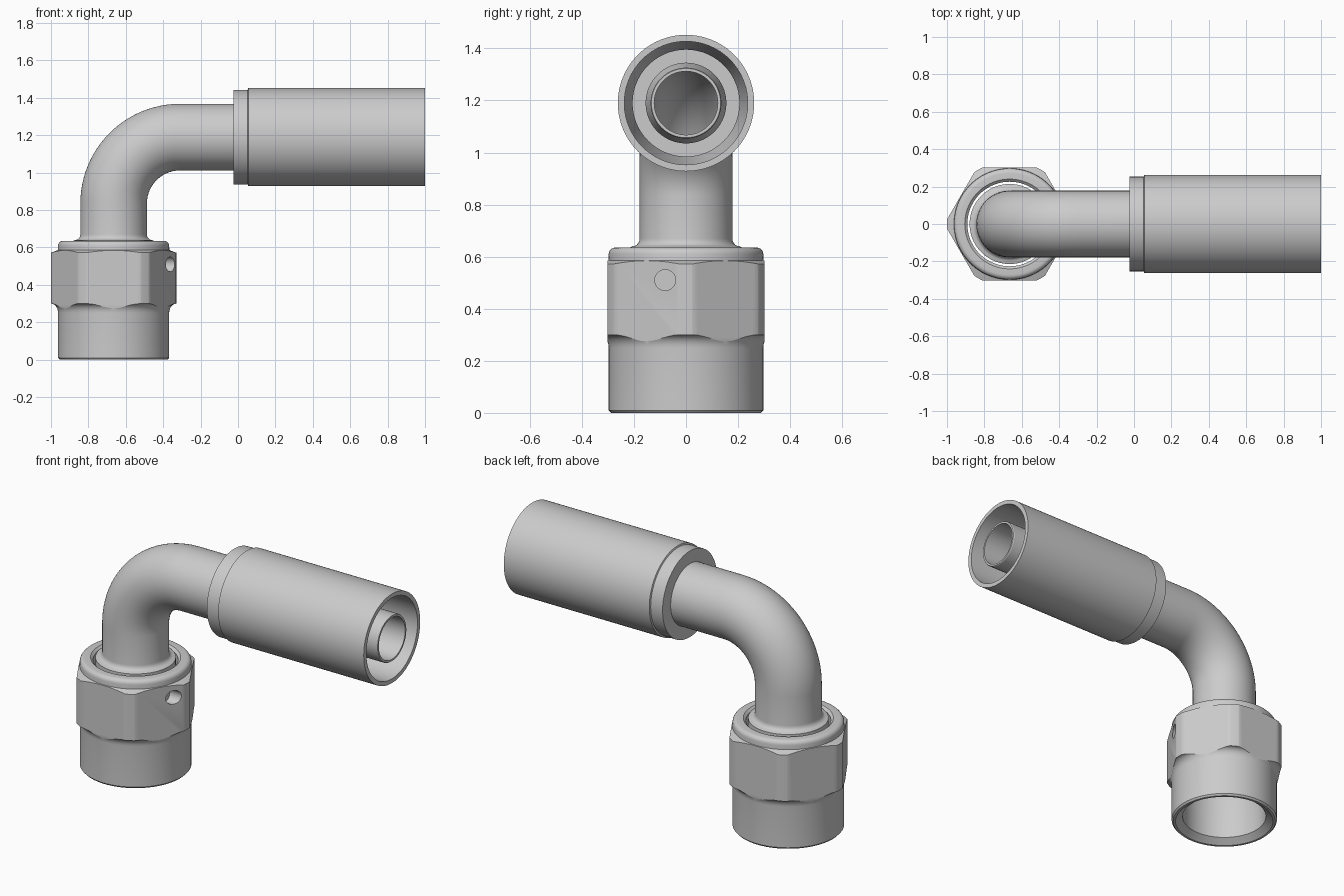
import bpy, bmesh
from math import sin, cos, pi, radians
from mathutils import Vector

if "Cube" in bpy.data.objects:
    bpy.data.objects.remove(bpy.data.objects["Cube"])

NX, TZ = -0.665, 1.19      # nut axis x, hose axis z


def loft(name, stations, n=96, loop=True):
    """Rings given as (x, z, heading, radius, y), joined in order; loop=False caps the ends."""
    bm = bmesh.new()
    rings = []
    for x, z, th, r, y in stations:
        nrm = Vector((-sin(th), 0, cos(th)))
        c = Vector((x, y, z))
        rings.append([bm.verts.new(c + r * (cos(2 * pi * i / n) * nrm + sin(2 * pi * i / n) * Vector((0, 1, 0))))
                      for i in range(n)])
    pairs = list(zip(rings, rings[1:]))
    if loop:
        pairs.append((rings[-1], rings[0]))
    else:
        bm.faces.new(rings[0])
        bm.faces.new(rings[-1])
    for a, b in pairs:
        for i in range(n):
            j = (i + 1) % n
            bm.faces.new((a[i], a[j], b[j], b[i]))
    bmesh.ops.recalc_face_normals(bm, faces=bm.faces[:])
    me = bpy.data.meshes.new(name)
    bm.to_mesh(me)
    bm.free()
    ob = bpy.data.objects.new(name, me)
    bpy.context.collection.objects.link(ob)
    return ob


def up(r, z):
    return (NX, z, pi / 2, r, 0)


def along(r, x):
    return (x, TZ, 0, r, 0)


def activate(ob):
    bpy.ops.object.select_all(action='DESELECT')
    ob.select_set(True)
    bpy.context.view_layer.objects.active = ob


def boolean(ob, cutter, op):
    m = ob.modifiers.new(op, 'BOOLEAN')
    m.operation, m.object, m.solver = op, cutter, 'EXACT'
    activate(ob)
    bpy.ops.object.modifier_apply(modifier=m.name)
    bpy.data.objects.remove(cutter)


def bend(r, steps=24):
    """Quarter turn from the nut axis to the hose axis."""
    R = 0.355
    for i in range(steps + 1):
        a = pi / 2 * i / steps
        yield (NX + R - R * cos(a), TZ - R + R * sin(a), pi / 2 - a, r, 0)


# Swivel nut: turned profile with fillet under the hex, rounded collar and bore
fillet = [up(0.297 + 0.038 * (1 - cos(a * pi / 12)), 0.25 + 0.05 * sin(a * pi / 12)) for a in range(7)]
collar = [up(0.272 + 0.025 * cos(a * pi / 10), 0.61 + 0.025 * sin(a * pi / 10)) for a in range(6)]
nut = loft("swivel_nut", [up(0.275, 0), up(0.288, 0), up(0.297, 0.01)] + fillet +
           [up(0.335, 0.572), up(0.298, 0.586)] + collar +
           [up(0.24, 0.635), up(0.226, 0.622), up(0.226, 0.4), up(0.235, 0.38), up(0.235, 0.03)])
hex_r = 0.302 / cos(pi / 6)
boolean(nut, loft("hex_cutter", [up(hex_r, -0.1), up(hex_r, 0.8)], 6, False), 'INTERSECT')
# Small blind hole in one hex face
boolean(nut, loft("hole_cutter", [(NX + 0.25, 0.51, 0, 0.04, -0.08), (NX + 0.5, 0.51, 0, 0.04, -0.08)],
                  32, False), 'DIFFERENCE')

# Bent tube with seat nose, flared shoulder and hose nipple, hollow throughout
foot = [up(0.205 - 0.027 * sin(a * pi / 10), 0.67 - 0.03 * cos(a * pi / 10)) for a in range(6)]
tube = loft("bent_tube", [up(0.14, 0.28), up(0.214, 0.37), up(0.214, 0.636)] + foot + list(bend(0.178)) +
            [along(0.178, 0.06), along(0.155, 0.07), along(0.155, 0.2), along(0.136, 0.25), along(0.136, 0.995),
             along(0.133, 1.0), along(0.122, 1.0)] + list(bend(0.122))[::-1] + [up(0.122, 0.28)])

# Crimp ferrule around the nipple
ferrule = loft("crimp_ferrule", [along(0.175, -0.025), along(0.253, -0.025), along(0.253, 0.052),
                                 along(0.262, 0.055), along(0.262, 1.0), along(0.237, 1.0), along(0.235, 0.3),
                                 along(0.205, 0.2), along(0.205, 0.12), along(0.15, 0.12), along(0.15, 0.1),
                                 along(0.175, 0.05)])

for ob in (nut, tube, ferrule):
    activate(ob)
    bpy.ops.object.shade_smooth_by_angle(angle=radians(25))
